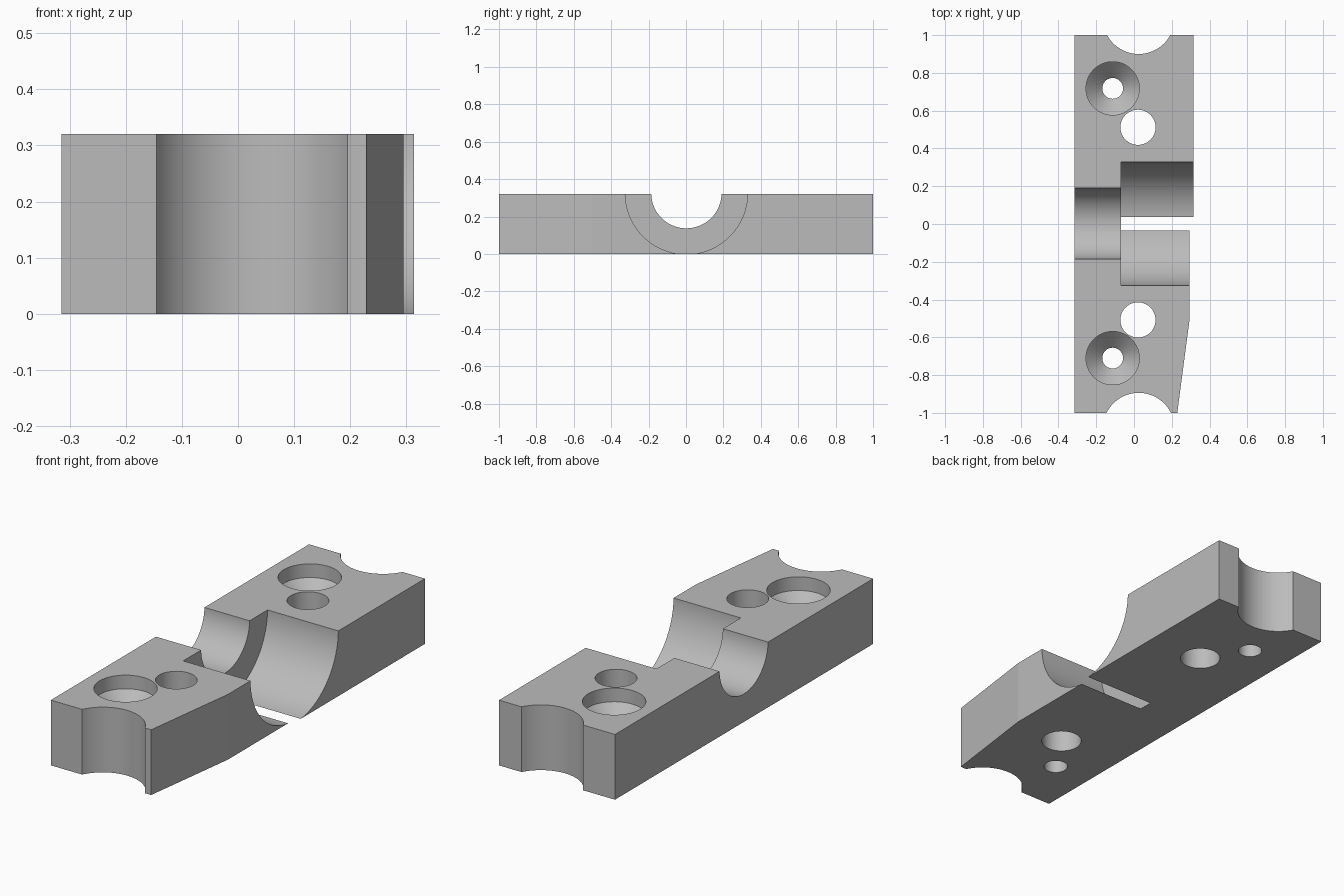
import bpy
import bmesh
from math import cos, sin, pi, radians
from mathutils import Matrix, Vector

HEIGHT = 0.32
SEGMENTS = 96

default = bpy.data.objects.get("Cube")
if default:
    bpy.data.objects.remove(default, do_unlink=True)

grey = bpy.data.materials.new("plain grey")
grey.use_nodes = True
grey.diffuse_color = (0.5, 0.5, 0.5, 1)
grey.node_tree.nodes["Principled BSDF"].inputs["Base Color"].default_value = (0.5, 0.5, 0.5, 1)


def add_object(name, bm):
    bmesh.ops.recalc_face_normals(bm, faces=bm.faces)
    mesh = bpy.data.meshes.new(name)
    bm.to_mesh(mesh)
    bm.free()
    mesh.materials.append(grey)
    obj = bpy.data.objects.new(name, mesh)
    bpy.context.collection.objects.link(obj)
    return obj


def plate(name, outline, height):
    """Upright prism from a flat outline."""
    bm = bmesh.new()
    base = bm.faces.new([bm.verts.new((x, y, 0)) for x, y in outline])
    top = bmesh.ops.extrude_face_region(bm, geom=[base])["geom"]
    bmesh.ops.translate(bm, vec=(0, 0, height),
                        verts=[v for v in top if isinstance(v, bmesh.types.BMVert)])
    return add_object(name, bm)


def lathe(name, profile, matrix):
    """Closed turned solid from (radius, height) pairs."""
    bm = bmesh.new()
    rings = []
    for r, h in profile:
        angles = [2 * pi * (i + 0.5) / SEGMENTS for i in range(SEGMENTS)]
        rings.append([bm.verts.new(matrix @ Vector((r * cos(a), r * sin(a), h))) for a in angles])
    for low, high in zip(rings, rings[1:]):
        for i in range(SEGMENTS):
            j = (i + 1) % SEGMENTS
            bm.faces.new((low[i], low[j], high[j], high[i]))
    bm.faces.new(rings[0])
    bm.faces.new(rings[-1])
    return add_object(name, bm)


def cut(target, cutter):
    """Subtract the cutter for good, then discard it."""
    cutter.hide_render = True
    mod = target.modifiers.new(cutter.name, "BOOLEAN")
    mod.operation = "DIFFERENCE"
    mod.solver = "EXACT"
    mod.object = cutter
    bpy.context.view_layer.objects.active = target
    bpy.ops.object.modifier_apply(modifier=mod.name)
    bpy.data.objects.remove(cutter, do_unlink=True)


# Plate with a narrower, tapered front right side
body = plate("clamp_plate", [(-0.315, -1), (0.229, -1), (0.295, -0.5), (0.295, 0),
                             (0.314, 0), (0.314, 1), (-0.315, 1)], HEIGHT)

# Stepped cross groove: the wide part breaks through the bottom as a slot
for name, radius, x0, x1 in (("wide_groove", 0.327, -0.07, 0.6),
                             ("narrow_groove", 0.188, -0.6, -0.05)):
    lie_along_x = Matrix.Translation((0, 0.002, 0.325)) @ Matrix.Rotation(pi / 2, 4, "Y")
    cut(body, lathe(name, [(radius, x0), (radius, x1)], lie_along_x))

# Upright cuts at both ends: end notch, plain hole, countersunk screw hole
plain = [(1, -0.1), (1, 0.5)]
screw = [(0.055, -0.1), (0.055, 0.167), (0.141, 0.253), (0.141, 0.5)]
for notch_y, hole_y, screw_y in ((1.09, 0.512, 0.718), (-1.084, -0.508, -0.71)):
    for name, radius, x, y in (("end_notch", 0.19, 0.025, notch_y),
                               ("plain_hole", 0.093, 0.021, hole_y)):
        profile = [(r * radius, h) for r, h in plain]
        cut(body, lathe(name, profile, Matrix.Translation((x, y, 0))))
    cut(body, lathe("screw_hole", screw, Matrix.Translation((-0.113, screw_y, 0))))

# Smooth the curved walls, keep every real edge sharp
bpy.ops.object.select_all(action="DESELECT")
body.select_set(True)
bpy.context.view_layer.objects.active = body
bpy.ops.object.shade_smooth_by_angle(angle=radians(5))
